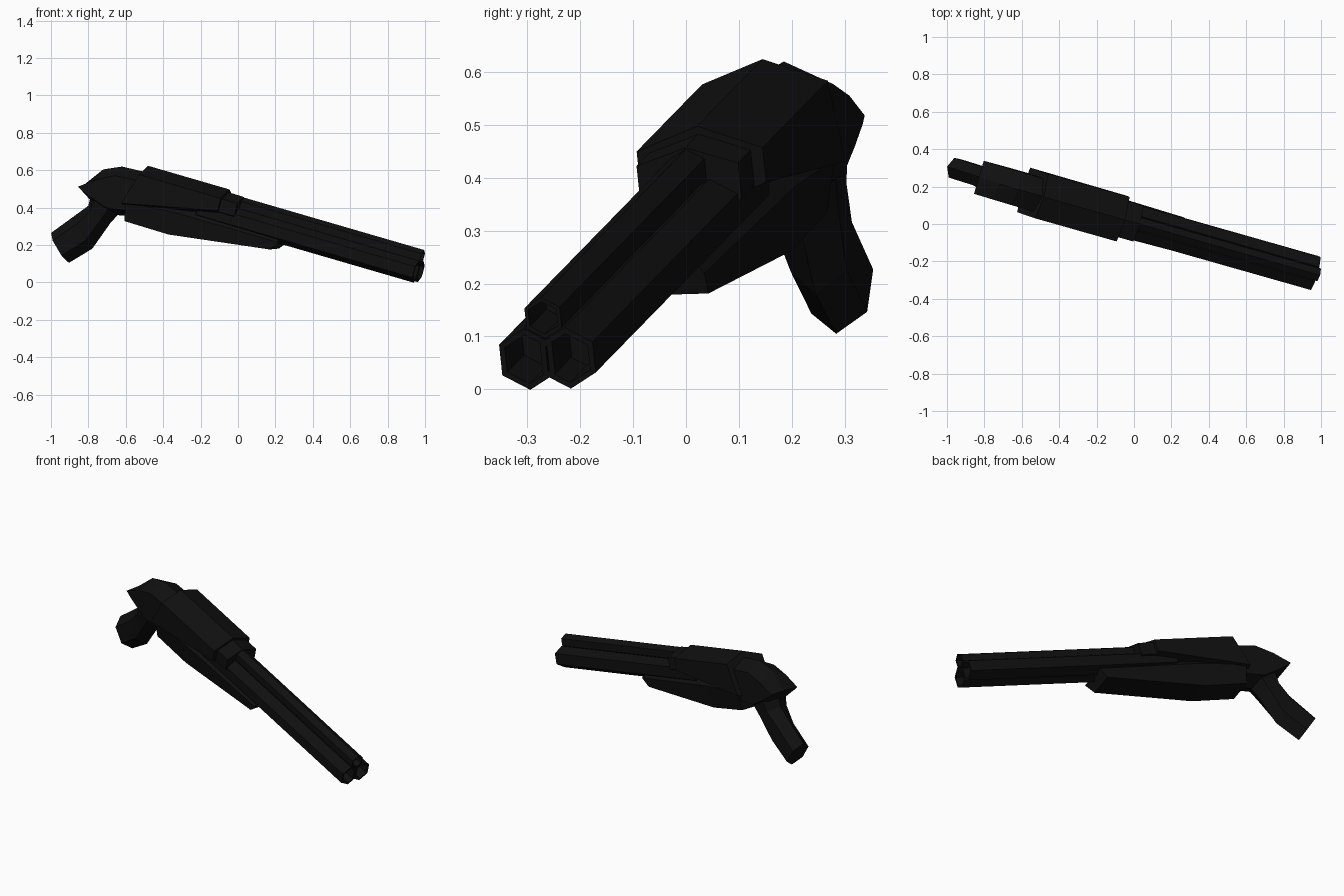
import bpy, bmesh
from math import sin, cos, pi
from mathutils import Matrix, Vector

cube = bpy.data.objects.get("Cube")
if cube:
    bpy.data.objects.remove(cube, do_unlink=True)

# One dark material for the whole model
dark = bpy.data.materials.new("near_black_metal")
dark.use_nodes = True
color = (0.005, 0.005, 0.005, 1)
dark.diffuse_color = color
dark.node_tree.nodes["Principled BSDF"].inputs["Base Color"].default_value = color

# Tilted frame: x along the barrels (muzzle at 0), y sideways, z up from the barrel axis
fwd = Vector((1, -0.284, -0.291)).normalized()
flat = Vector((0.273, 0.962, 0))
up = (fwd.cross(flat) - flat * 0.03).normalized()
side = up.cross(fwd).normalized()
FRAME = Matrix.Translation((0.965, -0.262, 0.058)) @ Matrix((fwd, side, up)).transposed().to_4x4()


def loft(name, rings):
    """Skin matching closed rings, cap both ends and place in the tilted frame."""
    bm = bmesh.new()
    loops = [[bm.verts.new(p) for p in ring] for ring in rings]
    for a, b in zip(loops, loops[1:]):
        n = len(a)
        for i in range(n):
            j = (i + 1) % n
            bm.faces.new((a[i], a[j], b[j], b[i]))
    bm.faces.new(loops[0])
    bm.faces.new(loops[-1])
    bmesh.ops.recalc_face_normals(bm, faces=bm.faces)
    mesh = bpy.data.meshes.new(name)
    bm.to_mesh(mesh)
    bm.free()
    mesh.materials.append(dark)
    obj = bpy.data.objects.new(name, mesh)
    obj.matrix_world = FRAME
    bpy.context.collection.objects.link(obj)
    return obj


def hexagon(t, y, z, r):
    return [(t, y + r * sin(i * pi / 3), z + r * cos(i * pi / 3)) for i in range(6)]


def section(top, high, low, bottom, w):
    """Pointed six-sided section; each corner given as (along, height)."""
    pts = [(top, 0), (high, w), (low, w), (bottom, 0), (low, -w), (high, -w)]
    return [(p[0], y, p[1]) for p, y in pts]


def upright(t, top, high, low, bottom, w):
    return section((t, top), (t, high), (t, low), (t, bottom), w)


# Three hollow six-sided barrels
for name, y, z, r in (("right_barrel", -0.04, 0, 0.06),
                      ("left_barrel", 0.04, 0, 0.06),
                      ("top_barrel", 0, 0.08, 0.04)):
    loft(name, [hexagon(-1.25, y, z, r), hexagon(0, y, z, r),
                hexagon(0, y, z, r * 0.8), hexagon(-0.12, y, z, r * 0.8)])

# Receiver with a slanted back and side plates that deepen to the rear
loft("receiver", [
    upright(-1.13, 0.14, 0.094, 0.026, -0.02, 0.124),
    section((-1.6, 0.14), (-1.6, 0.094), (-1.657, -0.08), (-1.657, -0.11), 0.124)])

# Collar where the barrels enter the receiver
loft("collar", [upright(-1.2, 0.125, 0.09, 0.02, -0.03, 0.1),
                upright(-1.04, 0.123, 0.09, 0.02, -0.03, 0.1)])


# Fore-end below the barrels
def belly(t_low, t_mid, t_top, low, mid, top, w):
    half = [(t_top, 0.06, top), (t_mid, w, mid), (t_low, 0.086, low)]
    return half + [(t, -y, z) for t, y, z in reversed(half)]


loft("fore_end", [
    belly(-0.805, -0.765, -0.80, -0.10, -0.05, -0.02, 0.094),
    belly(-1.37, -1.37, -1.37, -0.175, -0.05, 0.0, 0.105),
    belly(-1.625, -1.64, -1.64, -0.172, -0.07, 0.0, 0.11)])

# Rounded stock behind the receiver
loft("stock", [
    upright(-1.55, 0.106, 0.06, -0.10, -0.13, 0.092),
    upright(-1.737, 0.097, 0.05, -0.13, -0.17, 0.092),
    upright(-1.834, 0.054, 0.0, -0.10, -0.14, 0.092),
    section((-1.92, -0.06), (-1.92, -0.063), (-1.90, -0.075), (-1.88, -0.088), 0.092)])


# Swept pistol grip
def grip_ring(back, front, w):
    back, front = Vector(back), Vector(front)
    return section(back, back.lerp(front, 0.25), back.lerp(front, 0.75), front, w)


loft("grip", [
    grip_ring((-1.865, -0.085), (-1.66, -0.10), 0.085),
    grip_ring((-1.863, -0.156), (-1.72, -0.21), 0.07),
    grip_ring((-1.92, -0.225), (-1.782, -0.372), 0.055),
    grip_ring((-2.025, -0.352), (-1.888, -0.48), 0.055)])
